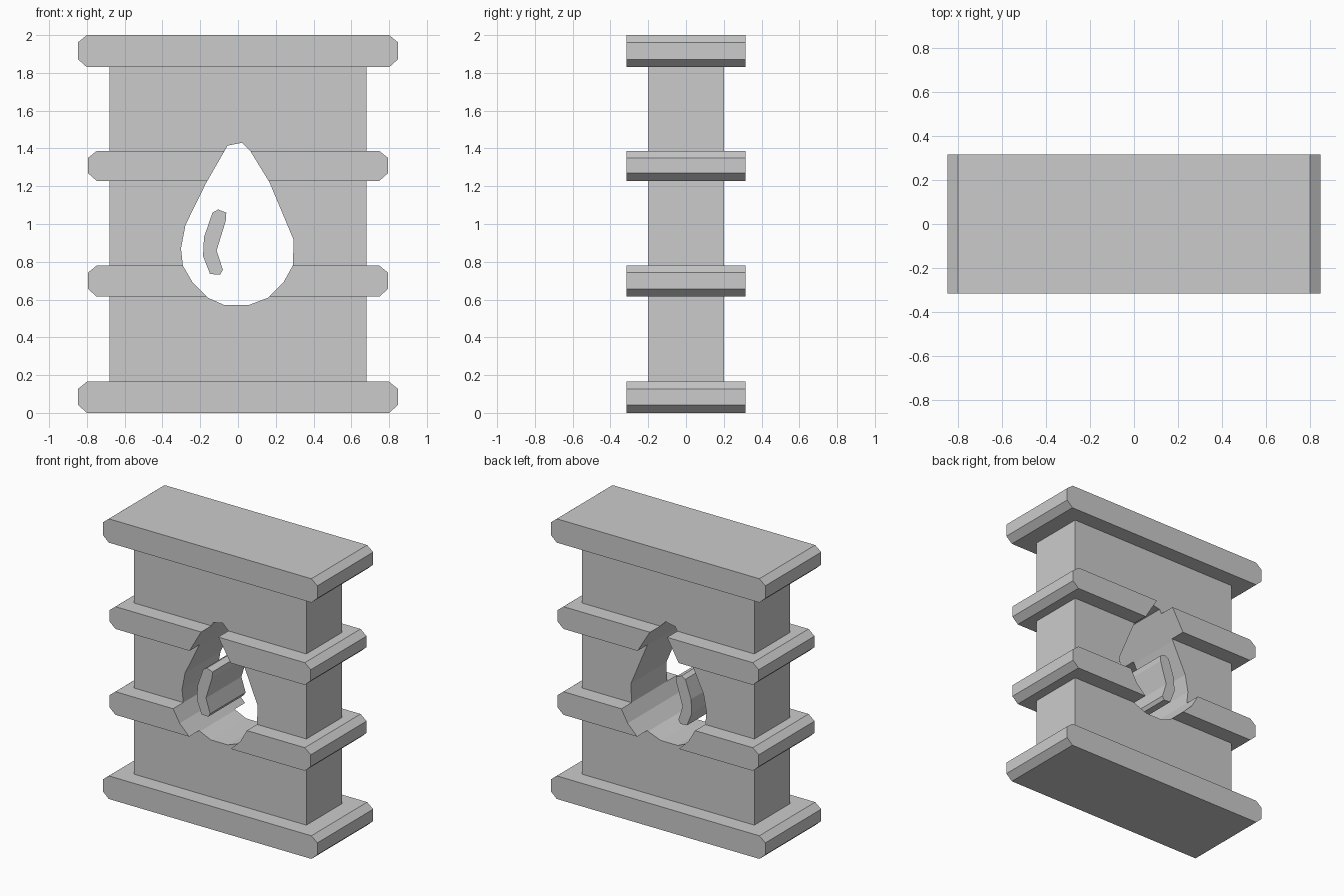
import bpy, bmesh

if "Cube" in bpy.data.objects:
    bpy.data.objects.remove(bpy.data.objects["Cube"])


def prism(name, outline, half_depth):
    """Extrude an (x, z) outline along y, centred on y = 0."""
    bm = bmesh.new()
    face = bm.faces.new([bm.verts.new((x, -half_depth, z)) for x, z in outline])
    ext = bmesh.ops.extrude_face_region(bm, geom=[face])
    verts = [g for g in ext["geom"] if isinstance(g, bmesh.types.BMVert)]
    bmesh.ops.translate(bm, verts=verts, vec=(0, 2 * half_depth, 0))
    bmesh.ops.recalc_face_normals(bm, faces=bm.faces)
    mesh = bpy.data.meshes.new(name)
    bm.to_mesh(mesh)
    bm.free()
    obj = bpy.data.objects.new(name, mesh)
    bpy.context.collection.objects.link(obj)
    return obj


def combine(target, tool, operation):
    """Boolean the tool into the target, then drop the tool."""
    bpy.context.view_layer.objects.active = target
    mod = target.modifiers.new(operation.lower(), 'BOOLEAN')
    mod.operation = operation
    mod.solver = 'EXACT'
    mod.object = tool
    bpy.ops.object.modifier_apply(modifier=mod.name)
    bpy.data.objects.remove(tool, do_unlink=True)


def rail(half_width, z0, z1):
    """Band with chamfered left and right ends."""
    w, c = half_width, half_width - 0.047
    right = [(c, z0), (w, z0 + 0.042), (w, z1 - 0.038), (c, z1)]
    return prism("rail", right + [(-x, z) for x, z in reversed(right)], 0.315)


# Barrel wall
barrel = prism("barrel", [(-0.68, 0.08), (0.68, 0.08), (0.68, 1.92), (-0.68, 1.92)], 0.2)

# Rims and hoops
for half_width, z0, z1 in [(0.847, 0, 0.165), (0.795, 0.615, 0.78),
                           (0.795, 1.228, 1.387), (0.847, 1.83, 2.0)]:
    combine(barrel, rail(half_width, z0, z1), 'UNION')

# Drop-shaped opening
drop = [(0.02, 1.43), (-0.055, 1.415), (-0.17, 1.215), (-0.278, 0.995),
        (-0.302, 0.87), (-0.292, 0.78), (-0.24, 0.69), (-0.16, 0.61),
        (-0.075, 0.572), (0.06, 0.572), (0.16, 0.61), (0.24, 0.69),
        (0.29, 0.78), (0.295, 0.915), (0.167, 1.22), (0.066, 1.385)]
combine(barrel, prism("drop_cutter", drop, 0.5), 'DIFFERENCE')

# Free-standing highlight inside the drop
prism("drop_highlight",
      [(-0.105, 1.077), (-0.062, 1.06), (-0.064, 1.02), (-0.113, 0.86),
       (-0.08, 0.757), (-0.095, 0.732), (-0.148, 0.735), (-0.185, 0.83),
       (-0.18, 0.93), (-0.135, 1.06)], 0.2)
